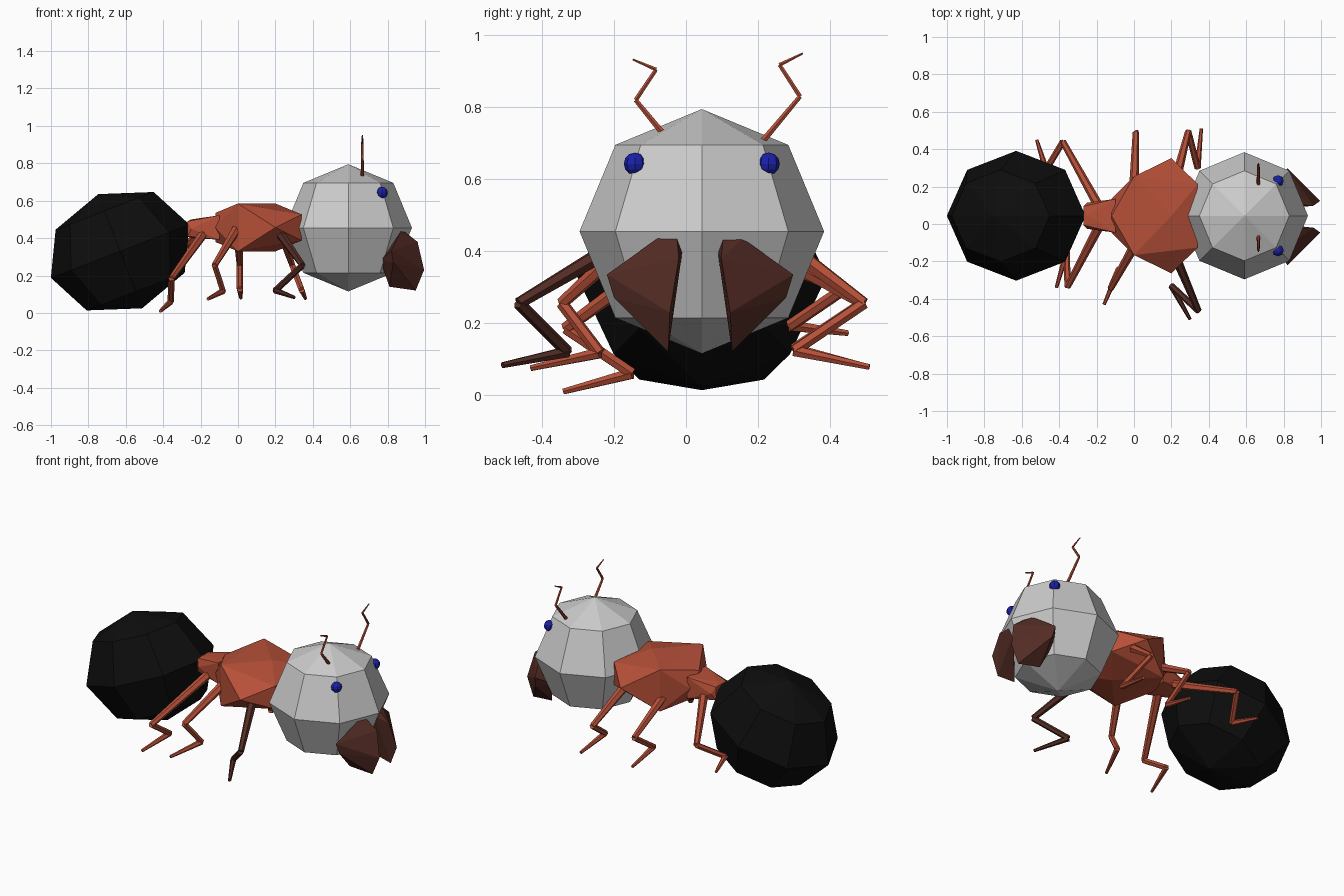
import bpy, bmesh
from math import radians
from mathutils import Vector, Matrix

if "Cube" in bpy.data.objects:
    bpy.data.objects.remove(bpy.data.objects["Cube"])

CY = 0.044  # symmetry plane of the body


def material(name, rgb):
    m = bpy.data.materials.new(name)
    m.diffuse_color = (*rgb, 1)
    m.use_nodes = True
    m.node_tree.nodes["Principled BSDF"].inputs["Base Color"].default_value = m.diffuse_color
    return m


RED = material("rust", (0.47, 0.08, 0.04))
BROWN = material("dark_brown", (0.09, 0.025, 0.018))
BLACK = material("black", (0.004, 0.004, 0.004))
BLUE = material("blue", (0.01, 0.015, 0.4))


def finish(name, bm, mat=None):
    bmesh.ops.recalc_face_normals(bm, faces=bm.faces)
    me = bpy.data.meshes.new(name)
    bm.to_mesh(me)
    bm.free()
    ob = bpy.data.objects.new(name, me)
    bpy.context.collection.objects.link(ob)
    if mat:
        me.materials.append(mat)
    return ob


def ball(name, loc, scale, mat=None, tilt=0, seg=8, rings=4):
    bm = bmesh.new()
    bmesh.ops.create_uvsphere(bm, u_segments=seg, v_segments=rings, radius=1)
    m = (Matrix.Translation(loc) @ Matrix.Rotation(radians(tilt), 4, 'Y')
         @ Matrix.Diagonal((*scale, 1)))
    bm.transform(m)
    return finish(name, bm, mat)


def hull(name, pts, mat):
    bm = bmesh.new()
    for p in pts:
        bm.verts.new(p)
    bmesh.ops.convex_hull(bm, input=bm.verts[:])
    loose = [v for v in bm.verts if not v.link_faces]
    bmesh.ops.delete(bm, geom=loose, context='VERTS')
    return finish(name, bm, mat)


def limb(name, pts, radii, mat, sides=6):
    """Jointed tapering tube through the points."""
    pts = [Vector(p) for p in pts]
    bm = bmesh.new()
    rings = []
    for i, p in enumerate(pts):
        a = (p - pts[i - 1]).normalized() if i else None
        b = (pts[i + 1] - p).normalized() if i < len(pts) - 1 else None
        for d in (a, b):
            if d is None:
                continue
            q = d.to_track_quat('Z', 'Y')
            ring = []
            for k in range(sides):
                off = Matrix.Rotation(radians(360 * k / sides), 3, 'Z') @ Vector((radii[i], 0, 0))
                ring.append(bm.verts.new(p + q @ off))
            rings.append(ring)
    for i in range(0, len(rings), 2):
        r0, r1 = rings[i], rings[i + 1]
        for k in range(sides):
            j = (k + 1) % sides
            bm.faces.new((r0[k], r0[j], r1[j], r1[k]))
        bm.faces.new(r0[::-1])
        bm.faces.new(r1)
    return finish(name, bm, mat)


def diamond(x, w, h, z=0.457):
    return [(x, CY + w, z), (x, CY - w, z), (x, CY, z + h), (x, CY, z - h)]


def rect(x, w, h, z=0.457):
    return [(x, CY + s * w, z + t * h) for s in (-1, 1) for t in (-1, 1)]


# Head and abdomen
ball("head", (0.59, CY, 0.455), (0.34, 0.34, 0.34))
ball("abdomen", (-0.63, CY, 0.33), (0.397, 0.347, 0.327), BLACK, tilt=-21)

# Thorax and waist
hull("thorax", diamond(-0.12, 0.09, 0.078) + rect(0, 0.21, 0.128)
     + diamond(0.2, 0.308, 0.128) + rect(0.34, 0.17, 0.07), RED)
hull("waist", rect(-0.27, 0.05, 0.04, 0.45) + diamond(-0.25, 0.07, 0.05, 0.45)
     + rect(-0.1, 0.09, 0.065), RED)

# Eyes and mandibles, mirrored about the body plane
jaw = [(0.82, -0.22, 0.335), (0.83, -0.2, 0.27), (0.76, -0.13, 0.28), (0.87, -0.08, 0.435),
       (0.89, -0.025, 0.435), (0.96, -0.02, 0.38), (0.995, -0.045, 0.23),
       (0.95, -0.05, 0.12), (0.81, -0.07, 0.14), (0.87, -0.01, 0.4)]
for side, s in (("left", -1), ("right", 1)):
    ball("eye_" + side, (0.77, CY + s * 0.186, 0.643), (0.031,) * 3, BLUE, rings=6)
    hull("mandible_" + side,
         [(x, y if s < 0 else 2 * CY - y - 0.01, z) for x, y, z in jaw], BROWN)

# Antennae
feelers = {
    "left": [(-0.05, 0.71), (-0.14, 0.82), (-0.083, 0.905), (-0.148, 0.933)],
    "right": [(0.2, 0.69), (0.317, 0.83), (0.26, 0.918), (0.325, 0.95)],
}
for side, path in feelers.items():
    limb("antenna_" + side, [(0.665, y, z) for y, z in path],
         (0.01, 0.007, 0.006, 0.003), RED)

# Legs: hip, knee, ankle, foot
legs = {
    "front_leg_left": [(0.22, -0.17, 0.43), (0.345, -0.465, 0.255), (0.2, -0.33, 0.12), (0.3, -0.51, 0.083)],
    "middle_leg_left": [(0.0, -0.12, 0.46), (-0.125, -0.345, 0.255), (-0.08, -0.24, 0.117), (-0.16, -0.43, 0.075)],
    "rear_leg_left": [(-0.18, 0.0, 0.43), (-0.355, -0.335, 0.185), (-0.36, -0.15, 0.06), (-0.415, -0.34, 0.01)],
    "front_leg_right": [(0.23, 0.26, 0.43), (0.29, 0.495, 0.255), (0.34, 0.3, 0.123), (0.36, 0.51, 0.078)],
    "middle_leg_right": [(0.0, 0.2, 0.42), (0.01, 0.49, 0.255), (0.01, 0.3, 0.128), (0.015, 0.5, 0.08)],
    "rear_leg_right": [(-0.18, 0.08, 0.43), (-0.38, 0.44, 0.295), (-0.47, 0.29, 0.193), (-0.52, 0.45, 0.172)],
}
for name, path in legs.items():
    limb(name, path, (0.026, 0.017, 0.017, 0.009),
         BROWN if name == "front_leg_left" else RED)
